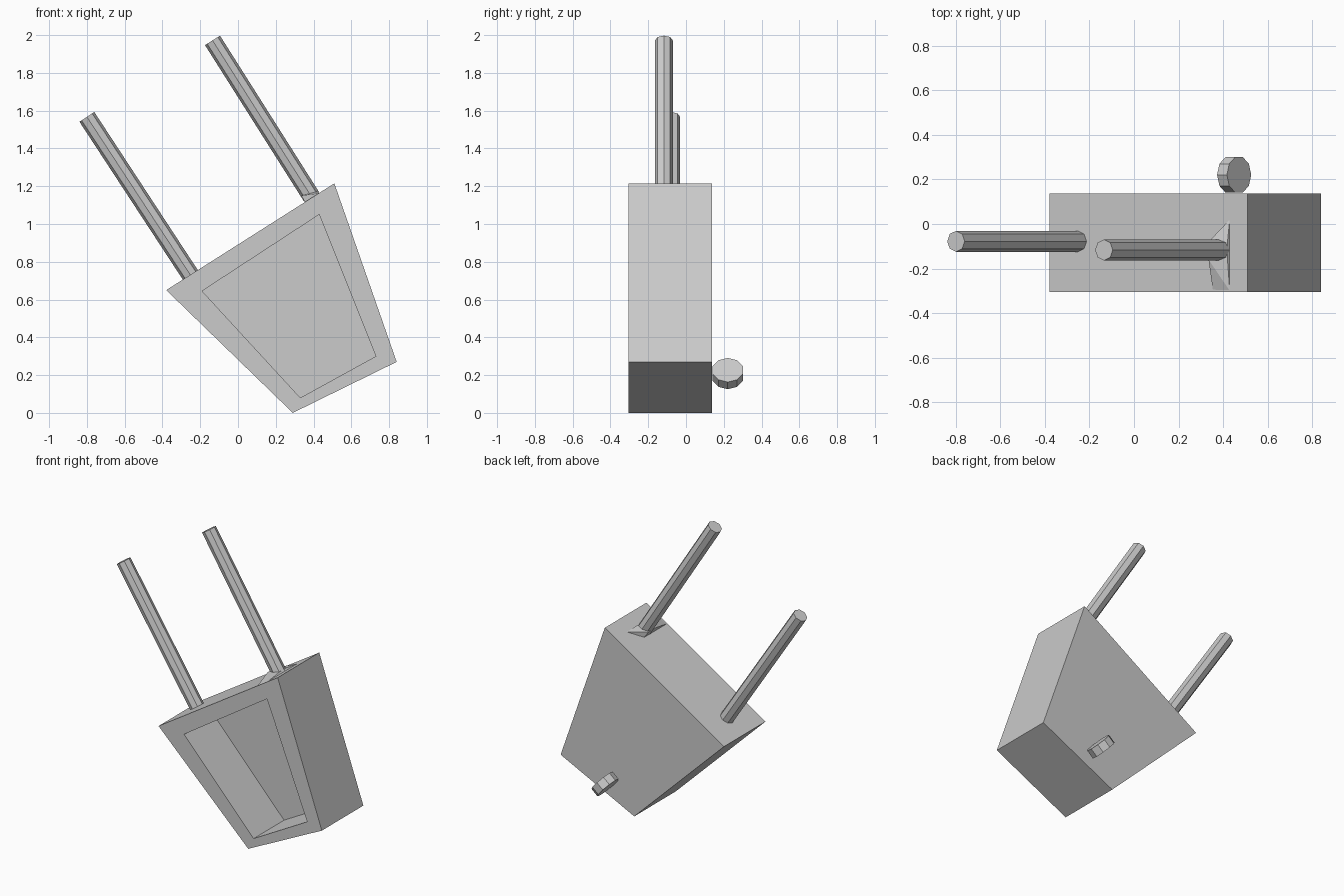
import bpy, bmesh
from mathutils import Vector

if "Cube" in bpy.data.objects:
    bpy.data.objects.remove(bpy.data.objects["Cube"])

def finish(bm, name):
    bmesh.ops.recalc_face_normals(bm, faces=bm.faces)
    me = bpy.data.meshes.new(name)
    bm.to_mesh(me)
    bm.free()
    ob = bpy.data.objects.new(name, me)
    bpy.context.collection.objects.link(ob)
    return ob

def ring(bm, profile, y):
    return [bm.verts.new((x, y, z)) for x, z in profile]

def bridge(bm, a, b):
    for i in range(len(a)):
        j = (i + 1) % len(a)
        bm.faces.new((a[i], a[j], b[j], b[i]))

def rod(name, start, end, radius, sides):
    a, b = Vector(start), Vector(end)
    bm = bmesh.new()
    bmesh.ops.create_cone(bm, cap_ends=True, segments=sides, radius1=radius,
                          radius2=radius, depth=(b - a).length)
    ob = finish(bm, name)
    ob.location = (a + b) / 2
    ob.rotation_euler = (b - a).to_track_quat('Z', 'Y').to_euler()
    return ob

# Tapered bucket body with a deep recess open at the front
outer = [(-0.38, 0.65), (0.29, 0.0), (0.84, 0.27), (0.51, 1.215)]
inner = [(-0.19, 0.645), (0.33, 0.08), (0.73, 0.30), (0.43, 1.05)]
bm = bmesh.new()
back = ring(bm, outer, 0.138)
front = ring(bm, outer, -0.305)
lip = ring(bm, inner, -0.305)
floor = ring(bm, inner, 0.02)
for a, b in ((back, front), (front, lip), (lip, floor)):
    bridge(bm, a, b)
bm.faces.new(back)
bm.faces.new(floor)
finish(bm, "bucket_body")

# Two slanted arms rising from the top face
rod("left_arm", (-0.25, -0.078, 0.727), (-0.80, -0.078, 1.567), 0.047, 8)
rod("right_arm", (0.39, -0.117, 1.143), (-0.135, -0.117, 1.972), 0.047, 8)

# Small flared wedge at the foot of the right arm
bm = bmesh.new()
for x, y, z in [(0.355, -0.30, 1.115), (0.43, -0.30, 1.163), (0.43, 0.02, 1.163),
                (0.355, -0.06, 1.115), (0.335, -0.16, 1.15), (0.335, -0.08, 1.15),
                (0.42, -0.16, 1.172), (0.42, -0.08, 1.172)]:
    bm.verts.new((x, y, z))
bmesh.ops.convex_hull(bm, input=bm.verts)
finish(bm, "arm_foot")

# Small faceted wheel resting on the back face
centre, axis = Vector((0.45, 0.221, 0.208)), Vector((0.76, 0, 0.65)) * 0.029
rod("back_wheel", centre - axis, centre + axis, 0.084, 10)
